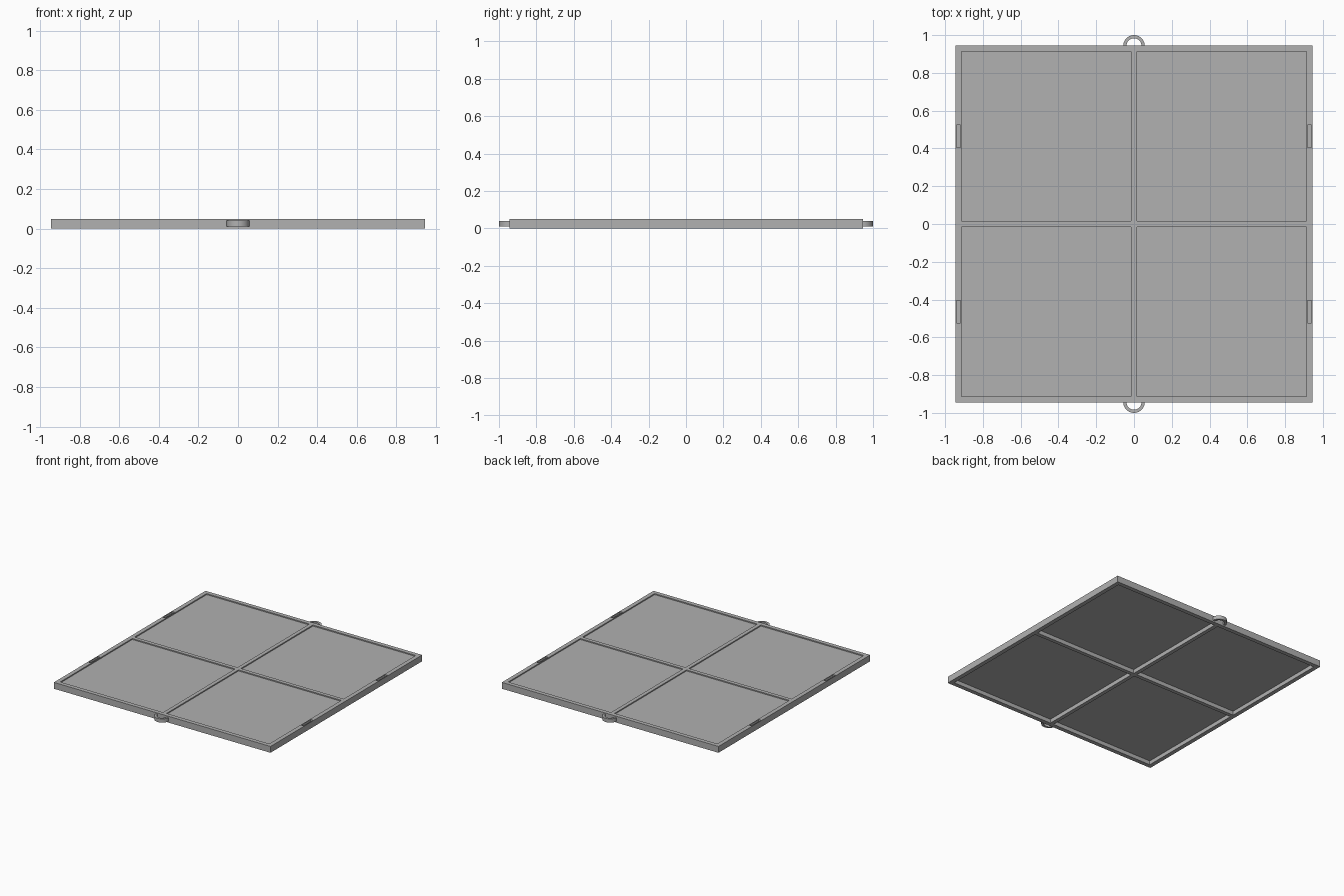
import bpy, bmesh, math

if "Cube" in bpy.data.objects:
    bpy.data.objects.remove(bpy.data.objects["Cube"])

H = 0.945      # half size of the plate
T = 0.05       # plate thickness
RIM = 0.033    # rim width
BAR = 0.015    # half width of the cross bars

grey = bpy.data.materials.new("dark_grey")
grey.diffuse_color = (0.44, 0.44, 0.44, 1)
grey.use_nodes = True
grey.node_tree.nodes["Principled BSDF"].inputs["Base Color"].default_value = grey.diffuse_color


def finish(bm, name):
    bmesh.ops.recalc_face_normals(bm, faces=bm.faces)
    mesh = bpy.data.meshes.new(name)
    bm.to_mesh(mesh)
    bm.free()
    mesh.materials.append(grey)
    ob = bpy.data.objects.new(name, mesh)
    bpy.context.collection.objects.link(ob)
    return ob


def box(name, x0, x1, y0, y1, z0, z1):
    bm = bmesh.new()
    bmesh.ops.create_cube(bm, size=1)
    for v in bm.verts:
        v.co.x = x1 if v.co.x > 0 else x0
        v.co.y = y1 if v.co.y > 0 else y0
        v.co.z = z1 if v.co.z > 0 else z0
    return finish(bm, name)


def cut(target, cutter):
    cutter.hide_render = True
    cutter.hide_set(True)
    mod = target.modifiers.new("cut", "BOOLEAN")
    mod.operation = 'DIFFERENCE'
    mod.solver = 'EXACT'
    mod.object = cutter


def half_ring(name, side):
    # half loop standing out from the front or back edge
    bm = bmesh.new()
    n, r_out, r_in = 24, 0.057, 0.040
    pts = []
    for r, steps in ((r_out, range(n + 1)), (r_in, range(n, -1, -1))):
        for i in steps:
            a = math.pi * i / n
            pts.append((r * math.cos(a), side * (0.943 + r * math.sin(a)), 0.011))
    face = bm.faces.new([bm.verts.new(p) for p in pts])
    ext = bmesh.ops.extrude_face_region(bm, geom=[face])
    for v in ext["geom"]:
        if isinstance(v, bmesh.types.BMVert):
            v.co.z = 0.04
    ob = finish(bm, name)
    bpy.context.view_layer.objects.active = ob
    ob.select_set(True)
    bpy.ops.object.shade_smooth_by_angle(angle=math.radians(30))
    ob.select_set(False)


# plate with rim and cross bars; four panels sunk from above and below
frame = box("panel_frame", -H, H, -H, H, 0, T)
for sx in (-1, 1):
    for sy in (-1, 1):
        xs = sorted((sx * BAR, sx * (H - RIM)))
        ys = sorted((sy * BAR, sy * (H - RIM)))
        cut(frame, box("top_recess_cutter", *xs, *ys, 0.0415, 0.1))
        cut(frame, box("bottom_recess_cutter", *xs, *ys, -0.1, 0.031))
        # narrow slot pockets in the side rims
        xs = sorted((sx * 0.918, sx * 0.94))
        ys = sorted((sy * 0.405, sy * 0.523))
        cut(frame, box("slot_cutter", *xs, *ys, 0.01, 0.1))

# hanging loops
half_ring("front_loop", -1)
half_ring("back_loop", 1)
